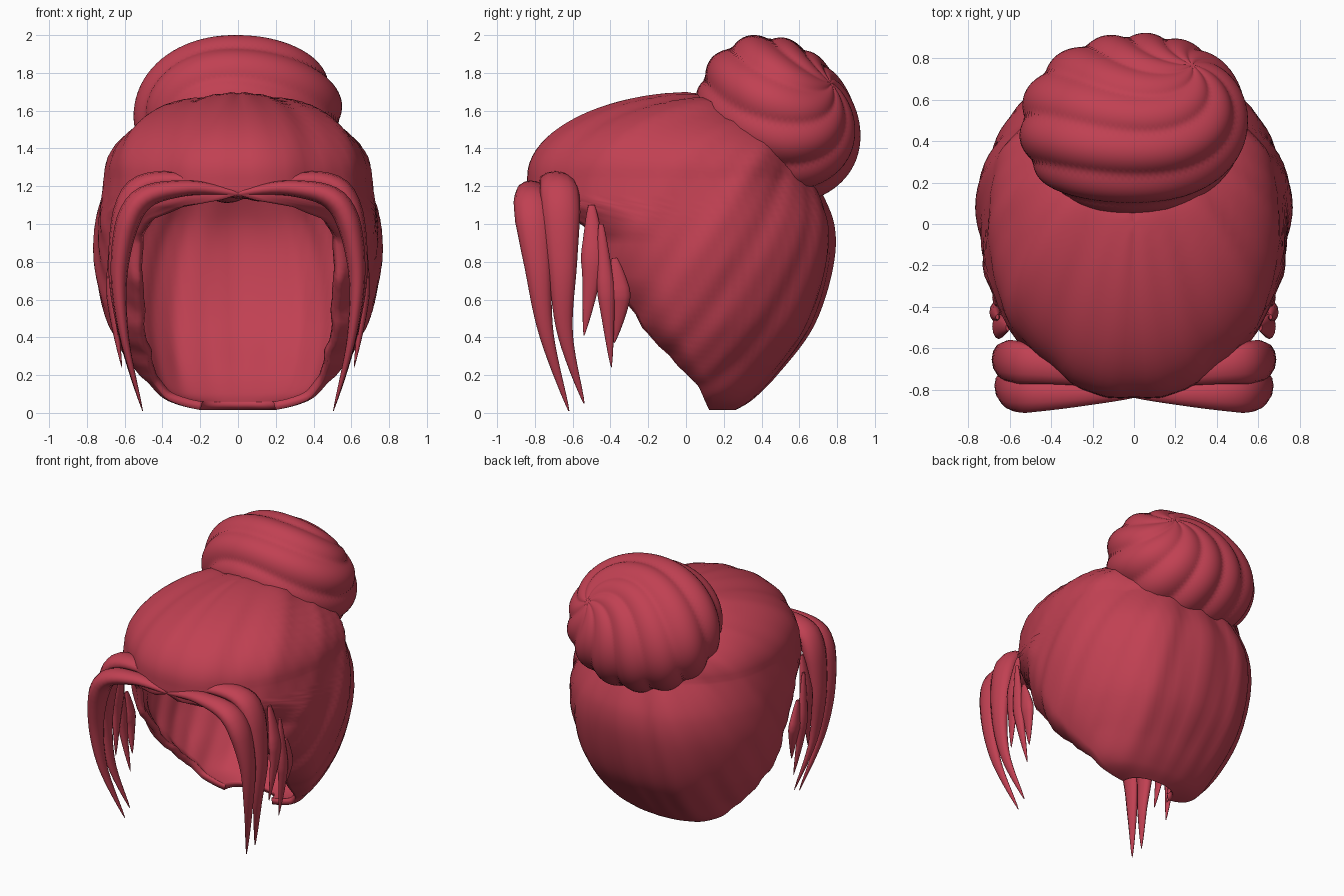
import bpy, bmesh, math
from mathutils import Vector

if "Cube" in bpy.data.objects:
    bpy.data.objects.remove(bpy.data.objects["Cube"])

red = bpy.data.materials.new("hair_red")
red.diffuse_color = (0.53, 0.052, 0.085, 1)
red.use_nodes = True
red.node_tree.nodes["Principled BSDF"].inputs["Base Color"].default_value = red.diffuse_color


def finish(bm, name, angle=60):
    bmesh.ops.remove_doubles(bm, verts=bm.verts, dist=0.0008)
    bmesh.ops.recalc_face_normals(bm, faces=bm.faces)
    me = bpy.data.meshes.new(name)
    bm.to_mesh(me)
    bm.free()
    ob = bpy.data.objects.new(name, me)
    bpy.context.collection.objects.link(ob)
    me.materials.append(red)
    bpy.context.view_layer.objects.active = ob
    ob.select_set(True)
    bpy.ops.object.shade_smooth_by_angle(angle=math.radians(angle))
    ob.select_set(False)
    return ob


def grid(bm, rows, closed=False):
    """Skin a list of equal-length rows of points with quads."""
    vs = [[bm.verts.new(p) for p in r] for r in rows]
    n = len(rows[0])
    for a, b in zip(vs, vs[1:]):
        for j in range(n if closed else n - 1):
            k = (j + 1) % n
            bm.faces.new((a[j], a[k], b[k], b[j]))
    return vs


def spline(keys, t):
    """Catmull-Rom through keys, t from 0 to 1."""
    f = t * (len(keys) - 1)
    i = min(int(f), len(keys) - 2)
    f -= i
    p = [keys[max(0, min(len(keys) - 1, i + d))] for d in (-1, 0, 1, 2)]
    return [0.5 * (2 * b + (c - a) * f + (2 * a - 5 * b + 4 * c - d) * f * f
                   + (3 * b - a - 3 * c + d) * f ** 3) for a, b, c, d in zip(*p)]


# Cap of hair: lower rings (z, half width, front y, back y), then an arched dome
RINGS = [(.015, .20, 0, .26), (.07, .39, -.15, .35), (.2, .52, -.36, .48), (.45, .67, -.65, .67),
         (.75, .745, -.79, .77), (1, .75, -.84, .777), (1.25, .71, -.84, .67)]
# Face opening: (z, y) of the rim
RIM = [(0, .13), (.15, .06), (.45, -.23), (.7, -.4), (.92, -.45), (1.02, -.58), (1.15, -.9)]
HEAD = Vector((0, 0, 0.85))
AXIS = Vector((0, 0.6, 0.8))
AX2 = AXIS.cross(Vector((1, 0, 0)))


def rim_y(z):
    for (z0, y0), (z1, y1) in zip(RIM, RIM[1:]):
        if z <= z1:
            return y0 + (y1 - y0) * (z - z0) / (z1 - z0)
    return -1


def ring_point(r, th):
    z, a, yf, yb = r
    cy = 0.13 * max(0, 1 - z / 0.4)
    s, c = math.sin(th), math.cos(th)
    e = 2 / 2.25 if c > 0 else 2 / 2.05
    x = a * math.copysign(abs(s) ** e, s)
    y = cy + (yb - cy if c > 0 else cy - yf) * math.copysign(abs(c) ** e, c)
    return Vector((x, y, z))


def strands(p):
    """Shallow grooves that gather toward the bun."""
    d = p - HEAD
    u, v, w = abs(d.x), d.dot(AX2), d.dot(AXIS)
    phi = math.atan2(v, u)
    fade = min(1, math.hypot(u, v) / 0.5) * min(1, p.z / 0.25)
    h = (0.007 * math.sin(13 * phi + 1.5 * w) + 0.004 * math.sin(29 * phi + 2 * w)
         + 0.009 * math.sin(7 * phi + 3 * w))
    return p + d.normalized() * h * fade


rings = [spline(RINGS, i / 54) for i in range(55)]
for i in range(1, 21):
    q = math.pi / 2 * i / 20
    k = max(math.cos(q), 0.001)
    rings.append((1.25 + 0.45 * math.sin(q), 0.71 * k ** 1.15, -0.84 * k ** 1.12, 0.67 * k ** 1.4))

bm = bmesh.new()
rows, N = [], 84
for r in rings:
    th = math.pi
    cut = rim_y(r[0])
    if cut > r[2]:
        th = next((k * math.pi / 800 for k in range(801)
                   if ring_point(r, k * math.pi / 800).y <= cut), math.pi)
    row = []
    for j in range(N + 1):
        u = 2 * j / N - 1
        # columns behind the ears stay upright, the others stretch to the rim
        w = abs(u)
        ang = 1.3 * w / 0.5 if w < 0.5 else 1.3 + (th - 1.3) * (w - 0.5) / 0.5
        p = strands(ring_point(r, math.copysign(ang, u)))
        if th < 3.0:          # rim curls inward beside the face
            k = max(0, (w - 0.75) / 0.25)
            p.x *= 1 - 0.18 * k * k * min(1, r[0] / 0.3) * min(1, (3.0 - th) * 2)
        row.append(p)
    rows.append(row)
grid(bm, rows)
cap = finish(bm, "hair_cap")
sol = cap.modifiers.new("thickness", "SOLIDIFY")
sol.thickness = 0.045
sol.offset = -1

# Bun: tilted flattened ball with spiral ridges
C = Vector((0, 0.488, 1.557))
ex = Vector((1, 0, -0.06)).normalized()
en = Vector((0, 0.75, 0.66)).normalized()
et = en.cross(ex).normalized()
pole = Vector((0.62, 0.62, 0.42)).normalized()
pu = pole.cross(Vector((0, 0, 1))).normalized()
pv = pole.cross(pu)
bm = bmesh.new()
rows = []
for i in range(73):
    a = math.pi * (0.001 + 0.998 * i / 72)
    row = []
    for j in range(120):
        b = 2 * math.pi * j / 120
        d = pole * math.cos(a) + (pu * math.cos(b) + pv * math.sin(b)) * math.sin(a)
        rad = ((abs(d.dot(ex)) / 0.545) ** 2.1 + (abs(d.dot(en)) / 0.38) ** 2.1
               + (abs(d.dot(et)) / 0.465) ** 2.1) ** (-1 / 2.1)
        ridge = abs(math.sin(4 * b + 5 * a)) ** 0.9 - 0.6
        row.append(C + d * rad * (1 + 0.07 * ridge * math.sin(a) ** 0.7))
    rows.append(row)
grid(bm, rows, True)
finish(bm, "hair_bun")


def lock(name, keys, width, thick, steps=36, sides=12):
    """Mirrored pair of strands along (x, y, z) keys, swelling then tapering to a point."""
    for side, tag in ((1, "right"), (-1, "left")):
        bm = bmesh.new()
        rows = []
        for i in range(steps + 1):
            u = i / steps
            p = Vector(spline(keys, u))
            t = (Vector(spline(keys, min(1, u + .01)))
                 - Vector(spline(keys, max(0, u - .01)))).normalized()
            s = (Vector((0, 1, 0)) - t * t.y).normalized()
            n = t.cross(s)
            f = min(1, 0.25 + 1.9 * u) * min(1, 1.9 * (1 - u)) + 0.03
            ring = []
            for j in range(sides):
                b = 2 * math.pi * j / sides
                q = p + s * math.cos(b) * width * f + n * math.sin(b) * thick * f
                ring.append((q.x * side, q.y, max(q.z, 0.0)))
            rows.append(ring)
        vs = grid(bm, rows, True)
        bm.faces.new(vs[0])
        bm.faces.new(vs[-1])
        finish(bm, f"{name}_{tag}")


# Long locks that part at the centre and frame the face
lock("front_lock", [(-.01, -.81, 1.16), (.27, -.82, 1.19), (.53, -.815, 1.11),
                    (.625, -.785, .8), (.605, -.74, .42), (.505, -.62, .01)], .095, .062)
lock("rear_front_lock", [(0, -.79, 1.15), (.27, -.715, 1.23), (.55, -.67, 1.17),
                         (.64, -.655, .8), (.61, -.64, .42), (.52, -.54, .05)], .1, .06)
# Short wisps in front of the ears
lock("side_wisp", [(.61, -.50, 1.1), (.655, -.495, .78), (.635, -.54, .41)], .06, .03)
lock("rear_side_wisp", [(.66, -.45, 1), (.665, -.42, .6), (.615, -.395, .24)], .045, .03)
lock("cheek_wisp", [(.66, -.38, .82), (.65, -.35, .6), (.61, -.38, .37)], .055, .03)
